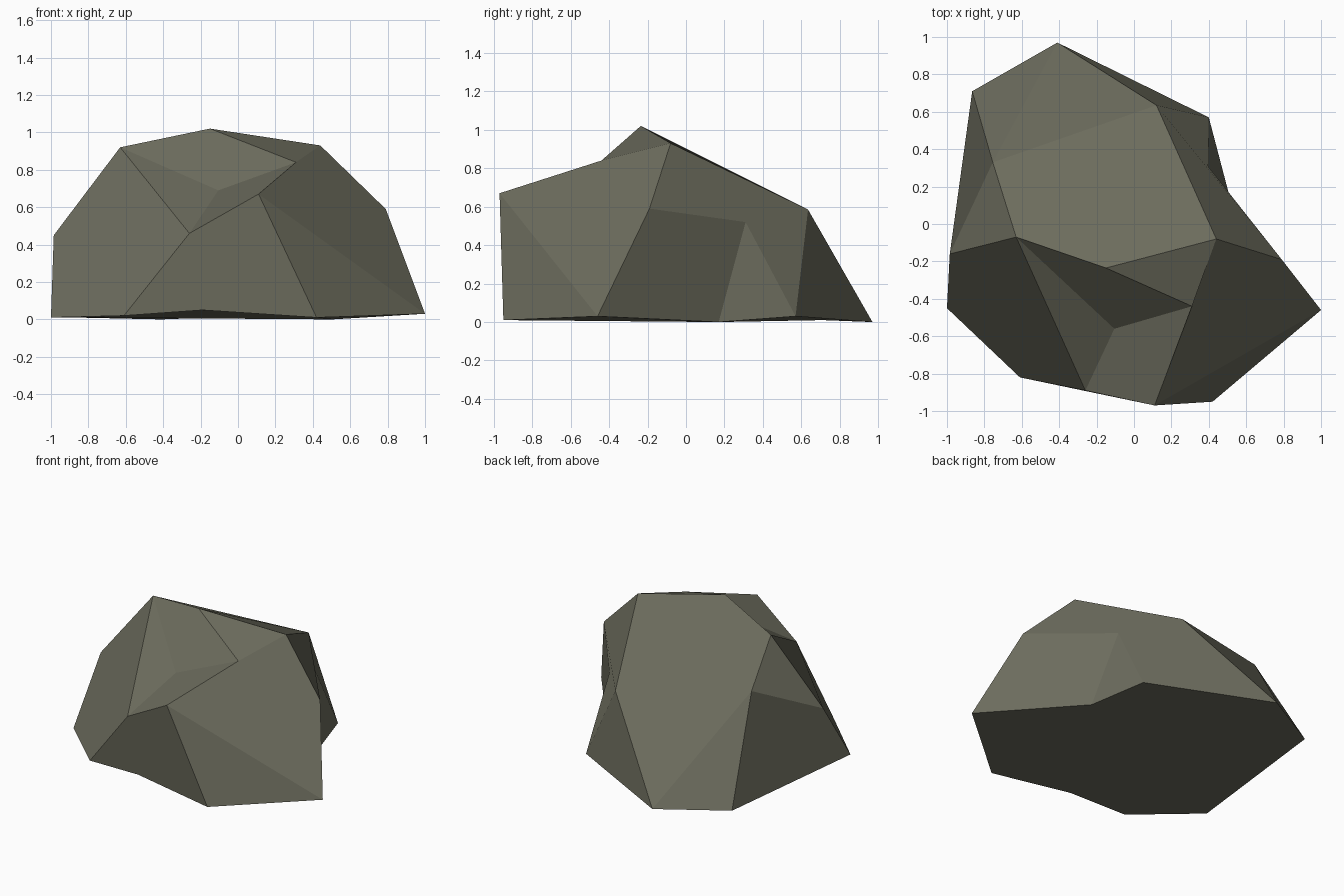
import bpy, bmesh

if "Cube" in bpy.data.objects:
    bpy.data.objects.remove(bpy.data.objects["Cube"])

# Corner points of the boulder, one letter each
corners = {
    # ground outline
    "A": (-.41, .97, .0), "B": (-.865, .71, .01), "D": (-1.0, -.45, .01),
    "E": (-.61, -.82, .02), "U": (-.19, -.87, .05), "H": (.42, -.95, .01),
    "I": (1.0, -.46, .03), "K": (.505, .17, .0), "M": (.40, .57, .03),
    # waist
    "C": (-.985, -.16, .45), "F": (-.26, -.89, .46), "G": (.11, -.97, .67),
    "J": (.79, -.19, .59), "L": (.395, .31, .52), "N": (.12, .635, .585),
    "T": (-.755, .33, .70),
    # crown and front notch
    "Q": (-.63, -.07, .92), "P": (-.15, -.235, 1.02), "O": (.44, -.08, .93),
    "R": (.31, -.44, .84), "S": (-.105, -.56, .69),
}

# Facets: underside, top and back, left, front, notch, right
facets = ("ABDEUHIKM "
          "QPONT ABT ATN "
          "TQC BTCD QFEDC "
          "FGHUE GHI "
          "QPRS POR QSF SRGF "
          "ROJIG IKLJ LMK OJLMN ANM").split()

bm = bmesh.new()
verts = {name: bm.verts.new(co) for name, co in corners.items()}
for facet in facets:
    bm.faces.new([verts[c] for c in facet])
bmesh.ops.recalc_face_normals(bm, faces=bm.faces)

mesh = bpy.data.meshes.new("boulder")
bm.to_mesh(mesh)
bm.free()

# Single grey-olive stone colour
stone = bpy.data.materials.new("grey olive stone")
stone.diffuse_color = (.15, .15, .11, 1)
stone.use_nodes = True
stone.node_tree.nodes["Principled BSDF"].inputs["Base Color"].default_value = stone.diffuse_color
mesh.materials.append(stone)
boulder = bpy.data.objects.new("boulder", mesh)
bpy.context.collection.objects.link(boulder)
